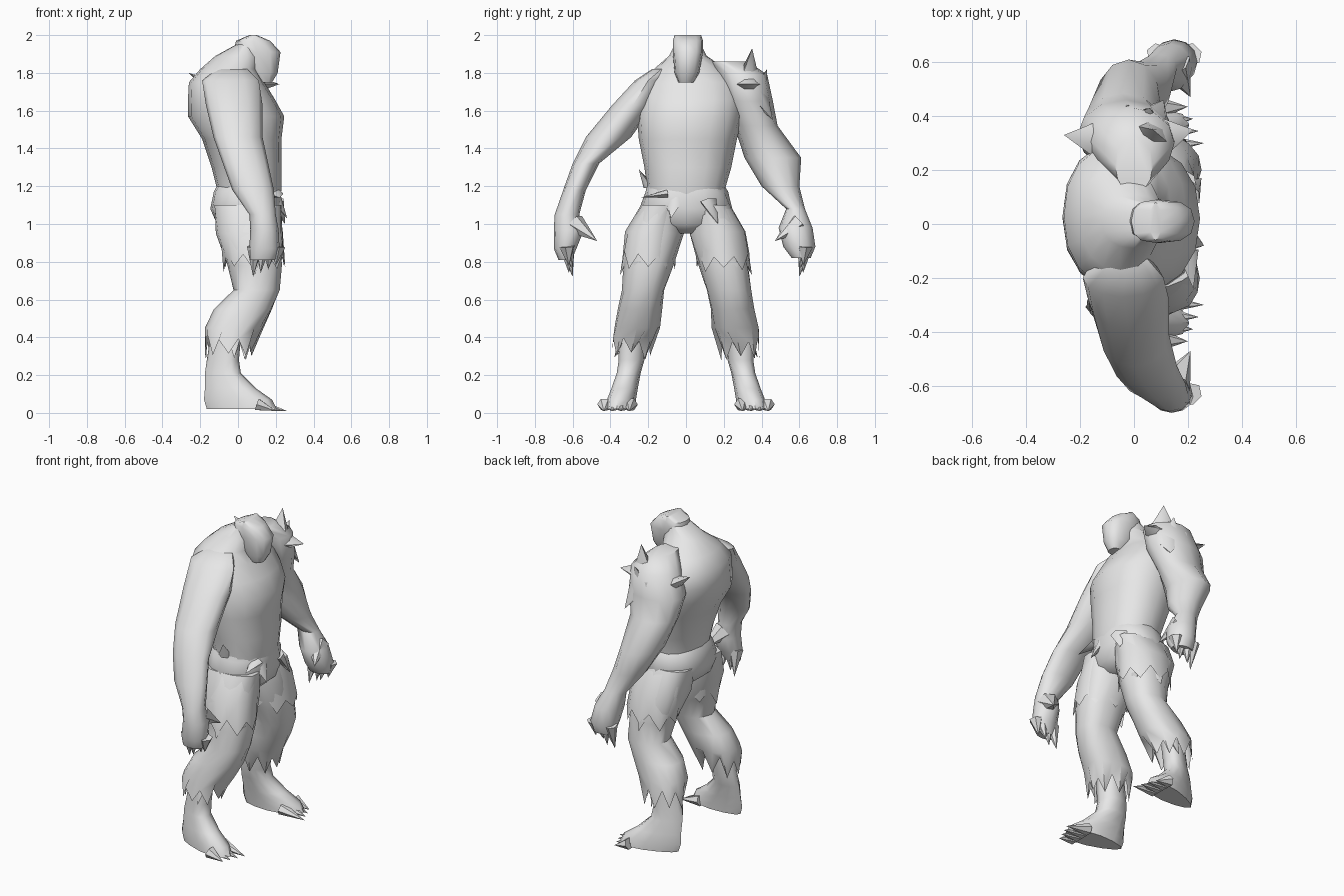
import bpy
import bmesh
import math
import random
from mathutils import Vector

random.seed(4)
cube = bpy.data.objects.get("Cube")
if cube:
    bpy.data.objects.remove(cube)

grey = bpy.data.materials.new("plain grey")
grey.use_nodes = True
grey.diffuse_color = (0.8, 0.8, 0.8, 1)
grey.node_tree.nodes["Principled BSDF"].inputs["Base Color"].default_value = grey.diffuse_color


def finish(name, bm, angle=50):
    bmesh.ops.recalc_face_normals(bm, faces=bm.faces)
    mesh = bpy.data.meshes.new(name)
    bm.to_mesh(mesh)
    bm.free()
    mesh.materials.append(grey)
    obj = bpy.data.objects.new(name, mesh)
    bpy.context.collection.objects.link(obj)
    bpy.ops.object.select_all(action="DESELECT")
    obj.select_set(True)
    bpy.context.view_layer.objects.active = obj
    bpy.ops.object.shade_smooth_by_angle(angle=math.radians(angle))
    return obj


def bulge(value, power):
    return math.copysign(abs(value) ** power, value)


def loft(name, rings, side=1, sides=12, hem=0, rough=0, power=1, taper=0):
    """Skin level ovals (x, y, z, x radius, y radius).

    hem tears the lower edge, power below 1 squares the oval,
    taper narrows its back and splays its front outwards."""
    bm = bmesh.new()
    loops = []
    for row, (x, y, z, rx, ry) in enumerate(rings):
        loop = []
        for i in range(sides):
            a = math.tau * i / sides
            k = 1 + random.uniform(-rough, rough)
            dz = 0
            if hem and row == len(rings) - 1:
                dz = hem * (1 if i % 2 else -1) * random.uniform(0.4, 1.2)
            c, s = bulge(math.cos(a), power), bulge(math.sin(a), power)
            dy = ry * k * s * (1 + taper * c) + taper * c * rx / 2
            loop.append(bm.verts.new((x + rx * k * c, side * (y + dy), z + dz)))
        loops.append(loop)
    for upper, lower in zip(loops, loops[1:]):
        for i in range(sides):
            j = (i + 1) % sides
            bm.faces.new((upper[i], upper[j], lower[j], lower[i]))
    bm.faces.new(loops[0])
    if not hem:
        bm.faces.new(loops[-1])
    return finish(name, bm)


def spikes(name, items, side=1, flat=0.6):
    """Tapered points, each from a base to a tip with a base radius."""
    bm = bmesh.new()
    for base, tip, radius in items:
        base, tip = Vector(base), Vector(tip)
        turn = (tip - base).to_track_quat("Z", "Y")
        ring = []
        for i in range(6):
            a = math.tau * i / 6
            p = base + turn @ Vector((radius * math.cos(a), radius * flat * math.sin(a), 0))
            ring.append(bm.verts.new((p.x, side * p.y, p.z)))
        point = bm.verts.new((tip.x, side * tip.y, tip.z))
        for i in range(6):
            bm.faces.new((ring[i], ring[(i + 1) % 6], point))
        bm.faces.new(ring)
    return finish(name, bm)


# Hunched torso and head, facing +x
loft("torso", [
    (.04, .01, 1.95, .05, .07), (0, .01, 1.89, .12, .1), (-.05, .02, 1.82, .15, .19),
    (-.06, .03, 1.75, .2, .26), (-.035, .03, 1.66, .23, .28), (-.01, .02, 1.57, .255, .28),
    (.02, .01, 1.45, .21, .26), (.045, .01, 1.3, .185, .23), (.06, 0, 1.18, .17, .205),
    (.05, 0, 1.08, .16, .2)], sides=16, power=.9)
loft("head", [
    (.08, .01, 2, .02, .07), (.08, .01, 1.97, .09, .08), (.1, .01, 1.91, .125, .08),
    (.12, .005, 1.8, .09, .065), (.14, 0, 1.75, .04, .04)], sides=12, power=.8)

# Slim right arm
loft("right_arm", [
    (-.03, .13, 1.82, .08, .05), (-.04, .2, 1.76, .15, .07), (-.02, .28, 1.63, .15, .11),
    (0, .41, 1.46, .13, .12), (.04, .53, 1.32, .12, .07), (.08, .59, 1.18, .11, .06),
    (.13, .63, 1.05, .07, .065), (.14, .62, .97, .075, .08), (.14, .64, .87, .08, .06),
    (.13, .64, .81, .065, .035)], side=-1)

# Heavy left arm, with a flared hand
loft("left_arm", [
    (0, .22, 1.86, .07, .11), (0, .3, 1.79, .15, .13), (-.03, .33, 1.65, .18, .13),
    (-.04, .37, 1.52, .15, .115), (-.02, .46, 1.35, .12, .15), (.04, .5, 1.2, .1, .1),
    (.09, .58, 1.08, .07, .05), (.13, .58, .98, .085, .09), (.15, .6, .88, .085, .085),
    (.15, .61, .82, .07, .05)])

# Clawed hands
for name, side in (("left", 1), ("right", -1)):
    claws = [((.09 + .04 * i, .63, .88), (.08 + .04 * i, .6 + .02 * (i % 2), .72 + .02 * i), .045)
             for i in range(4)]
    claws.append(((.15, .59, 1), (.21, .47, .91), .065))
    spikes(name + "_fingers", claws, side, 0.9)

# Torn shoulder pad on the left shoulder
spikes("shoulder_points", [
    ((.06, .33, 1.76), (.07, .35, 1.93), .09), ((.04, .38, 1.7), (.06, .43, 1.82), .07),
    ((-.1, .31, 1.7), (-.26, .33, 1.8), .09), ((.08, .32, 1.74), (.22, .35, 1.74), .09),
    ((.06, .37, 1.7), (.11, .46, 1.55), .09), ((-.05, .38, 1.72), (-.08, .46, 1.56), .1)])

# Trousers, with a ragged outer layer on each thigh
loft("trouser_waist", [
    (.055, 0, 1.2, .165, .205), (.05, 0, 1.17, .18, .22), (.045, 0, 1.08, .19, .25),
    (.05, 0, 1, .165, .2), (.06, 0, .95, .1, .09)], sides=16, rough=.03, power=.9)
spikes("waist_knot", [
    ((.2, -.06, 1.13), (.26, -.08, 1.03), .05), ((.2, -.1, 1.16), (.22, -.24, 1.14), .04),
    ((.2, .12, 1.12), (.25, .17, 1), .06), ((.05, -.2, 1.2), (.07, -.25, 1.29), .04)])

for name, side in (("left", 1), ("right", -1)):
    loft(name + "_trouser_leg", [
        (.05, .13, 1.1, .18, .11), (.06, .165, .95, .17, .15), (.09, .2, .78, .14, .13),
        (.1, .225, .65, .12, .115), (.03, .245, .55, .155, .115), (-.02, .26, .45, .15, .12),
        (-.05, .29, .35, .12, .1)],
        side, sides=16, hem=.06, rough=.05, power=.9)
    loft(name + "_thigh_rag", [
        (.06, .14, 1.08, .17, .11), (.07, .18, .96, .17, .14), (.09, .2, .8, .16, .14)],
        side, sides=16, hem=.05, rough=.05)
    spikes(name + "_rag_points", [
        ((.08, .29, .88), (.09, .35, .73), .06), ((.18, .23, .8), (.2, .22, .66), .06),
        ((-.02, .32, .45), (-.02, .38, .29), .05)], side)

    # Bare ankle, narrow heel, wide foot and toes
    loft(name + "_foot", [
        (-.06, .28, .45, .08, .07), (-.08, .285, .28, .085, .065), (-.08, .3, .21, .095, .06),
        (-.04, .32, .13, .135, .065), (0, .335, .07, .18, .07), (.02, .34, .02, .185, .07)],
        side, taper=.3)
    spikes(name + "_toes", [
        ((.1, .295 + .045 * i, .045), (.26 - .02 * i, .3 + .045 * i, .01), .04)
        for i in range(4)], side, 0.9)
